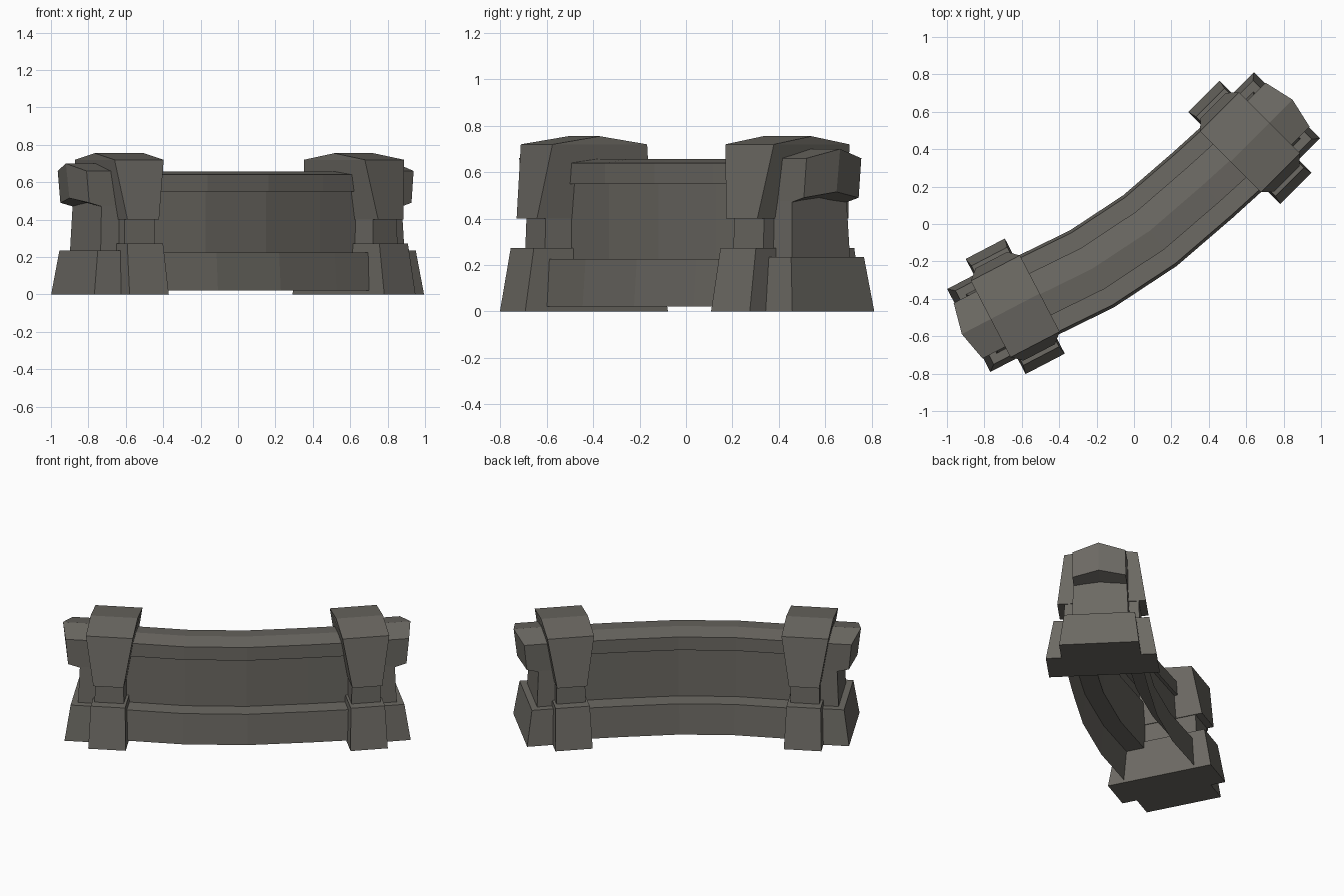
import bpy, bmesh, math
from mathutils import Matrix, Vector

if "Cube" in bpy.data.objects:
    bpy.data.objects.remove(bpy.data.objects["Cube"])

stone = bpy.data.materials.new("warm grey stone")
stone.diffuse_color = (0.15, 0.142, 0.125, 1)
stone.use_nodes = True
stone.node_tree.nodes["Principled BSDF"].inputs["Base Color"].default_value = stone.diffuse_color


def finish(name, bm):
    me = bpy.data.meshes.new(name)
    bm.to_mesh(me)
    bm.free()
    me.materials.append(stone)
    ob = bpy.data.objects.new(name, me)
    bpy.context.collection.objects.link(ob)
    return ob


def hull(name, pts, mat):
    """Convex block around a few points."""
    bm = bmesh.new()
    for p in pts:
        bm.verts.new(mat @ Vector(p))
    bmesh.ops.convex_hull(bm, input=bm.verts[:])
    bmesh.ops.dissolve_limit(bm, angle_limit=0.01, verts=bm.verts[:], edges=bm.edges[:])
    bmesh.ops.recalc_face_normals(bm, faces=bm.faces[:])
    return finish(name, bm)


def ring(u0, u1, v, z):
    """Rectangle at height z, symmetric across the wall."""
    return [(u, s * v, z) for u in (u0, u1) for s in (-1, 1)]


# Pillars: local x points outward along the wall, local y runs across it
def pillar(side, x, y, angle):
    m = Matrix.Translation((x, y, 0)) @ Matrix.Rotation(math.radians(angle), 4, 'Z')
    hull(side + "_foot", ring(-.118, .118, .347, 0) + ring(-.108, .108, .30, .272), m)
    hull(side + "_neck", ring(-.092, .092, .238, .25) + ring(-.09, .09, .232, .42), m)
    hull(side + "_cap", ring(-.095, .095, .278, .40) + ring(-.148, .148, .23, .72)
         + [(-.148, 0, .755), (.148, 0, .755)], m)
    hull(side + "_end_base", ring(-.09, .28, .25, 0) + ring(-.09, .245, .222, .235), m)
    hull(side + "_end_core", ring(-.08, .205, .178, .22) + ring(-.08, .193, .166, .50), m)
    # pointed end cap: chevron in plan, gabled on top and underneath
    bm = bmesh.new()
    loops = []
    for inner in (True, False):
        loop = []
        for v, z_top, z_low, u_top, u_low in ((-.167, .66, .49, .284, .268),
                                              (0, .70, .515, .322, .30),
                                              (.167, .66, .49, .284, .268)):
            loop.append(((.06 if inner else u_top, v, z_top),
                         (.06 if inner else u_low, v, z_low - (.055 if inner else 0))))
        pts = [p[0] for p in loop] + [p[1] for p in reversed(loop)]
        loops.append([bm.verts.new(m @ Vector(p)) for p in pts])
    a, b = loops
    for i in range(6):
        j = (i + 1) % 6
        bm.faces.new((a[i], a[j], b[j], b[i]))
    for r in loops:
        bm.faces.new((r[0], r[1], r[4], r[5]))
        bm.faces.new((r[1], r[2], r[3], r[4]))
    bmesh.ops.recalc_face_normals(bm, faces=bm.faces[:])
    finish(side + "_end_cap", bm)


pillar("right", .62, .437, 45)
pillar("left", -.635, -.44, 207.5)

# Curved wall: half profile (offset, height) mirrored, swept along the bend
half = [(.237, .02), (.222, .225), (.105, .225), (.105, .55), (.126, .55), (.126, .64)]
profile = half + [(0, .657)] + [(-o, z) for o, z in reversed(half)]
path = [Vector(p) for p in ((-.66, -.453), (-.225, -.24), (.086, -.035), (.37, .21), (.64, .455))]
bm = bmesh.new()
rows = []
for i, p in enumerate(path):
    before = (p - path[max(i - 1, 0)]) if i else path[1] - p
    after = (path[i + 1] - p) if i < len(path) - 1 else before
    t = (before.normalized() + after.normalized()).normalized()
    n = Vector((t.y, -t.x))
    rows.append([bm.verts.new((p.x + n.x * o, p.y + n.y * o, z)) for o, z in profile])
for r, s in zip(rows, rows[1:]):
    for k in range(len(profile) - 1):
        bm.faces.new((r[k], s[k], s[k + 1], r[k + 1]))
bmesh.ops.recalc_face_normals(bm, faces=bm.faces[:])
finish("curved_wall", bm)
